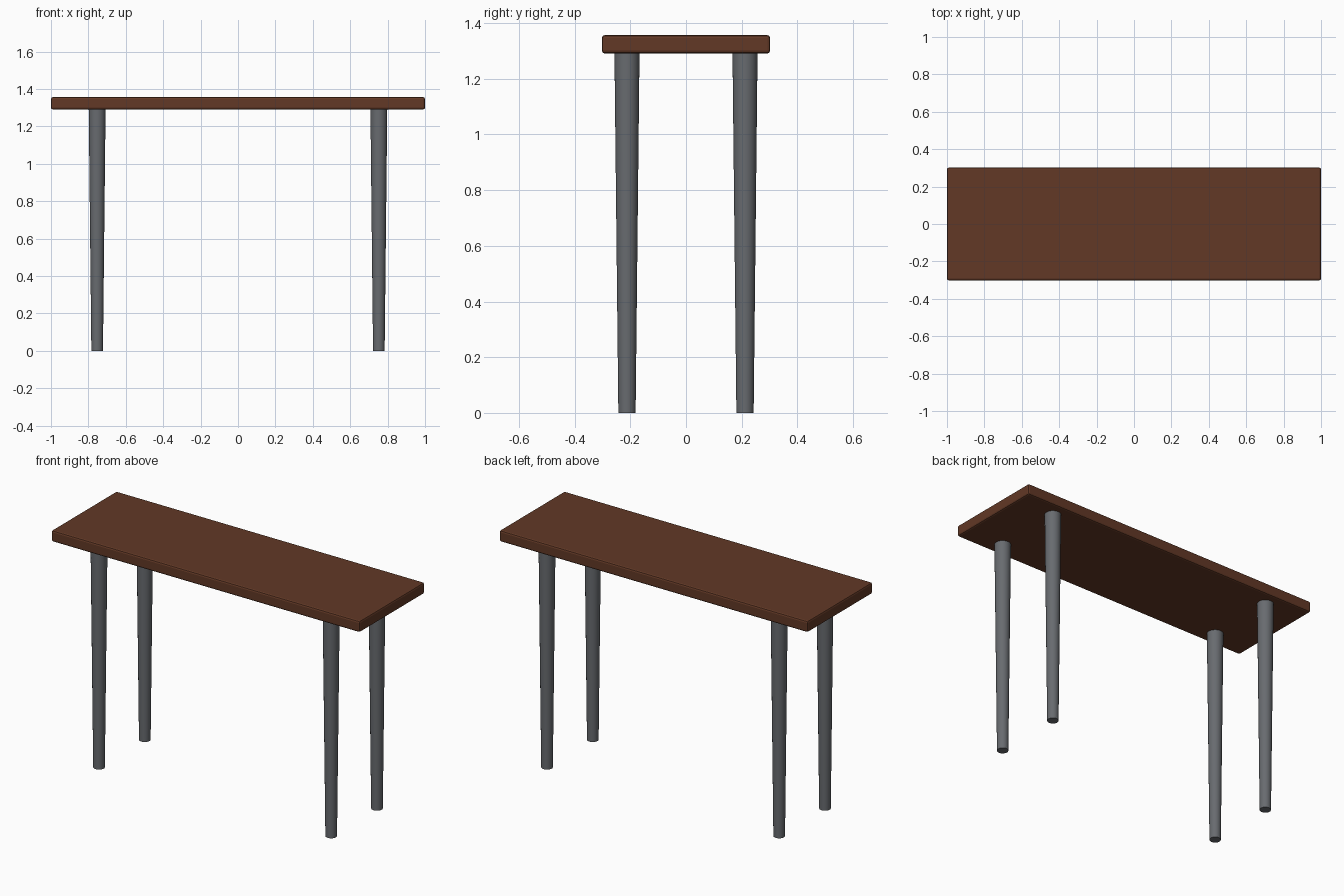
import bpy

if "Cube" in bpy.data.objects:
    bpy.data.objects.remove(bpy.data.objects["Cube"])

TOP_Z, UNDER_Z = 1.357, 1.291


def material(name, rgb):
    m = bpy.data.materials.new(name)
    m.diffuse_color = (*rgb, 1.0)
    m.use_nodes = True
    m.node_tree.nodes["Principled BSDF"].inputs["Base Color"].default_value = m.diffuse_color
    return m


brown = material("dark brown wood", (0.122, 0.040, 0.019))
grey = material("grey metal", (0.138, 0.147, 0.160))

# Tabletop: slab with small softened edges
bpy.ops.mesh.primitive_cube_add(size=1, location=(0, 0, (TOP_Z + UNDER_Z) / 2))
top = bpy.context.object
top.name = "tabletop"
top.scale = (2.0, 0.604, TOP_Z - UNDER_Z)
bpy.ops.object.transform_apply(location=False, rotation=False, scale=True)
top.data.materials.append(brown)
bevel = top.modifiers.new("soft edges", "BEVEL")
bevel.width = 0.01
bevel.segments = 2

# Four round legs, tapering towards the floor
for side, sx in (("left", -1), ("right", 1)):
    for end, sy in (("front", -1), ("back", 1)):
        bpy.ops.mesh.primitive_cone_add(
            vertices=32, radius1=0.031, radius2=0.045, depth=UNDER_Z,
            location=(sx * 0.753, sy * 0.212, UNDER_Z / 2))
        leg = bpy.context.object
        leg.name = f"{end}_{side}_leg"
        leg.data.materials.append(grey)
        bpy.ops.object.shade_smooth_by_angle()
